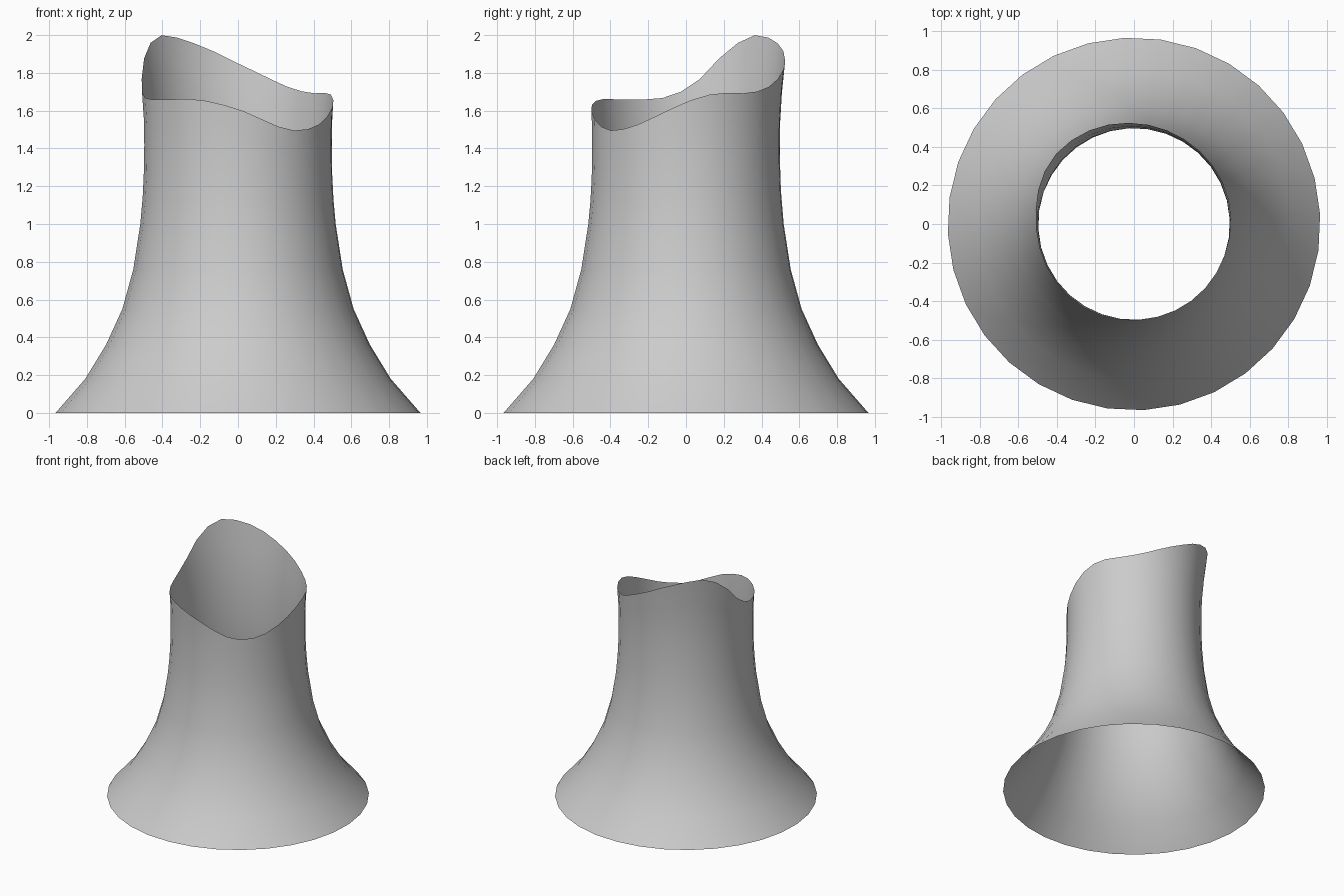
import bpy, bmesh, math

if "Cube" in bpy.data.objects:
    bpy.data.objects.remove(bpy.data.objects["Cube"])

SIDES = 32
OFFSET = 3.0            # degrees, rotation of the first column

# (height, radius) of the flared wall
PROFILE = [(0, .967), (.18, .81), (.36, .70), (.55, .613), (.76, .555), (1.0, .518),
           (1.2, .502), (1.4, .497), (1.55, .499), (1.7, .509), (1.85, .524), (2.0, .544)]
# (angle, height) of the wavy top rim
RIM = [(0, 1.645), (11.5, 1.68), (23.5, 1.694), (37, 1.692), (53, 1.71), (66, 1.75),
       (90, 1.85), (112, 1.945), (135, 2.0), (146, 1.975), (158, 1.90), (169, 1.79),
       (180, 1.715), (191.5, 1.672), (204, 1.66), (225, 1.66), (246, 1.658),
       (270, 1.608), (294, 1.52), (307, 1.495), (323, 1.51), (336, 1.55)]
RIM = [(a - 360, z) for a, z in RIM[-2:]] + RIM + [(a + 360, z) for a, z in RIM[:3]]


def sample(points, x):
    """Smooth Hermite interpolation through (x, y) points."""
    i = 0
    while i < len(points) - 2 and x > points[i + 1][0]:
        i += 1

    def slope(k):
        a, b = points[max(k - 1, 0)], points[min(k + 1, len(points) - 1)]
        return (b[1] - a[1]) / (b[0] - a[0])
    (x0, y0), (x1, y1) = points[i], points[i + 1]
    h = x1 - x0
    t = (x - x0) / h
    return ((2*t**3 - 3*t**2 + 1) * y0 + (t**3 - 2*t**2 + t) * h * slope(i)
            + (3*t**2 - 2*t**3) * y1 + (t**3 - t**2) * h * slope(i + 1))


# Open flared tube: level rings below, rings blending up to the wavy rim
LOW = [z for z, r in PROFILE[:6]]
UPPER = 5
bm = bmesh.new()
columns = []
for s in range(SIDES):
    deg = OFFSET + 360 * s / SIDES
    a = math.radians(deg)
    top = sample(RIM, deg)
    heights = LOW + [1 + (top - 1) * k / UPPER for k in range(1, UPPER + 1)]
    col = []
    for z in heights:
        r = sample(PROFILE, z)
        col.append(bm.verts.new((r * math.cos(a), r * math.sin(a), z)))
    columns.append(col)
for s in range(SIDES):
    c, n = columns[s], columns[(s + 1) % SIDES]
    for k in range(len(c) - 1):
        bm.faces.new((c[k], n[k], n[k + 1], c[k + 1])).smooth = True

mesh = bpy.data.meshes.new("flared_tube")
bm.to_mesh(mesh)
bm.free()
bpy.context.collection.objects.link(bpy.data.objects.new("flared_tube", mesh))
